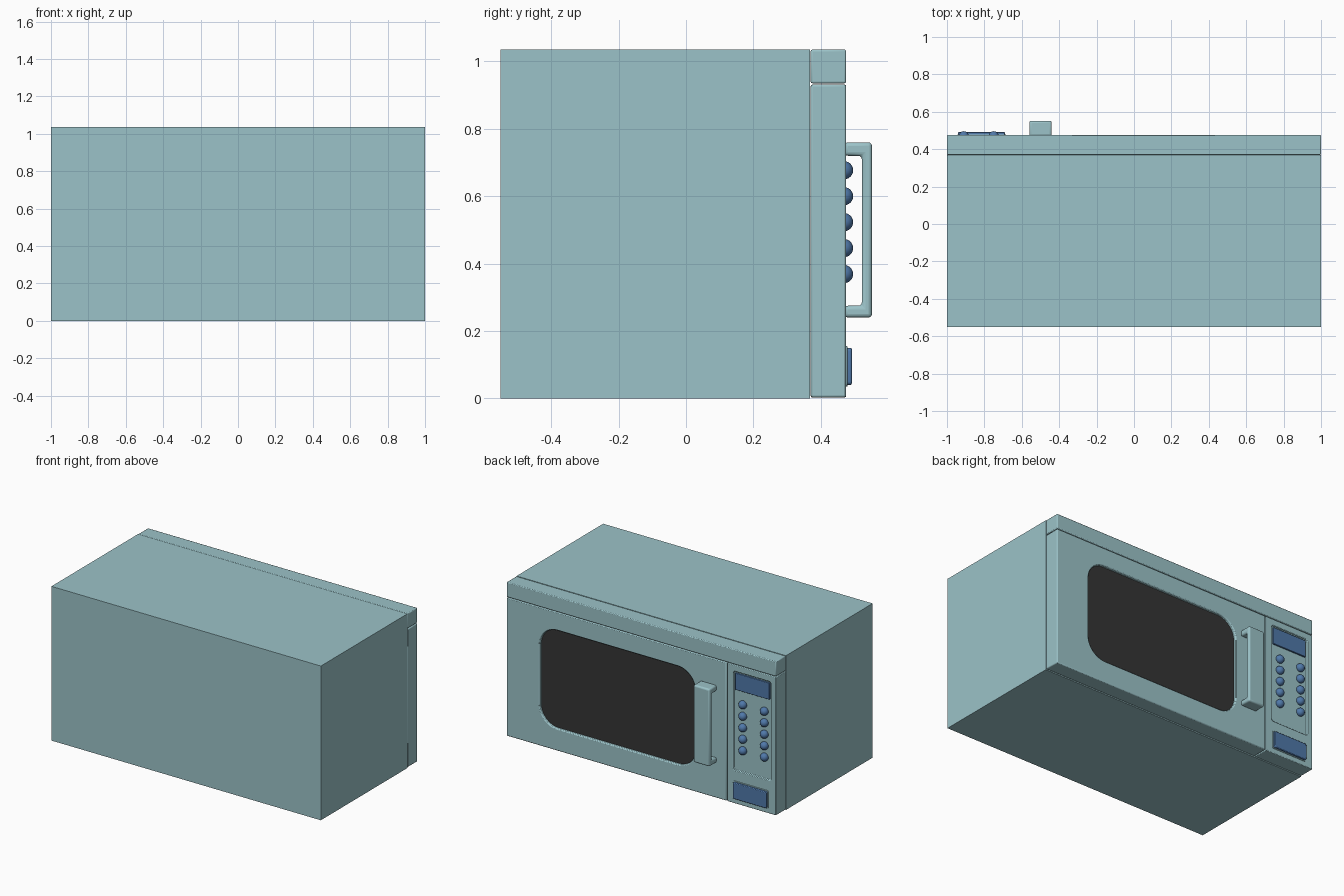
import bpy, bmesh, math

if "Cube" in bpy.data.objects:
    bpy.data.objects.remove(bpy.data.objects["Cube"])


def material(name, rgb):
    m = bpy.data.materials.new(name)
    m.diffuse_color = (*rgb, 1)
    m.use_nodes = True
    m.node_tree.nodes["Principled BSDF"].inputs["Base Color"].default_value = m.diffuse_color
    return m


CASE = material("case_teal", (0.33, 0.545, 0.58))
BLUE = material("control_blue", (0.08, 0.19, 0.40))
DARK = material("dark_glass", (0.035, 0.035, 0.035))


def rect(x0, x1, z0, z1, r=0.0, n=10):
    """Outline of a rectangle, with rounded corners if r > 0."""
    if r == 0:
        return [(x0, z0), (x1, z0), (x1, z1), (x0, z1)]
    pts = []
    corners = [(x0 + r, z0 + r, 180), (x1 - r, z0 + r, 270),
               (x1 - r, z1 - r, 0), (x0 + r, z1 - r, 90)]
    for cx, cz, start in corners:
        for i in range(n + 1):
            a = math.radians(start + 90 * i / n)
            pts.append((cx + r * math.cos(a), cz + r * math.sin(a)))
    return pts


def prism(name, pts, lo, hi, mat, axis="y"):
    """Extrude an (x, z) outline along y, or a (y, z) outline along x."""
    place = (lambda u, v, d: (u, d, v)) if axis == "y" else (lambda u, v, d: (d, u, v))
    bm = bmesh.new()
    a = [bm.verts.new(place(u, v, lo)) for u, v in pts]
    b = [bm.verts.new(place(u, v, hi)) for u, v in pts]
    bm.faces.new(a)
    bm.faces.new(b[::-1])
    for i in range(len(pts)):
        j = (i + 1) % len(pts)
        bm.faces.new((a[i], a[j], b[j], b[i]))
    bmesh.ops.recalc_face_normals(bm, faces=bm.faces)
    me = bpy.data.meshes.new(name)
    bm.to_mesh(me)
    bm.free()
    me.materials.append(mat)
    ob = bpy.data.objects.new(name, me)
    bpy.context.collection.objects.link(ob)
    return ob


def activate(ob):
    bpy.ops.object.select_all(action="DESELECT")
    ob.select_set(True)
    bpy.context.view_layer.objects.active = ob


def carve(ob, cutter):
    mod = ob.modifiers.new("carve", "BOOLEAN")
    mod.operation, mod.solver, mod.object = "DIFFERENCE", "EXACT", cutter
    activate(ob)
    bpy.ops.object.modifier_apply(modifier=mod.name)
    bpy.data.objects.remove(cutter)


def soften(ob, width, segments=2):
    mod = ob.modifiers.new("bevel", "BEVEL")
    mod.width, mod.segments = width, segments
    mod.limit_method, mod.angle_limit = "ANGLE", math.radians(40)
    activate(ob)
    bpy.ops.object.shade_smooth_by_angle(angle=math.radians(35))


FRONT = 0.475   # y of the door face

# Main case and the trim strip along the top of the front
prism("case", rect(-1, 1, 0, 1.035), -0.55, 0.368, CASE)
soften(prism("top_trim", rect(-1, 1, 0.935, 1.035), 0.37, FRONT, CASE), 0.005)

# Door with recessed window
door = prism("door", rect(-0.632, 1, 0.003, 0.931), 0.37, FRONT, CASE)
window = rect(-0.40, 0.755, 0.15, 0.81, 0.13)
carve(door, prism("window_cutter", window, 0.455, 0.6, CASE))
soften(door, 0.006)
prism("window_glass", window, 0.45, 0.458, DARK)

# Control panel with shallow recess
panel = prism("control_panel", rect(-1, -0.638, 0.003, 0.931), 0.37, FRONT, CASE)
recess = rect(-0.962, -0.682, 0.225, 0.888, 0.015, 4)
carve(panel, prism("recess_cutter", recess, 0.463, 0.6, CASE))
soften(panel, 0.004)

# Display and door release button
soften(prism("display", rect(-0.95, -0.695, 0.765, 0.878), 0.46, 0.473, BLUE), 0.003)
soften(prism("release_surround", rect(-0.945, -0.685, 0.035, 0.155, 0.01, 4),
             0.47, 0.479, CASE), 0.002)
soften(prism("release_button", rect(-0.94, -0.69, 0.04, 0.15, 0.01, 4),
             0.47, 0.492, BLUE), 0.004)

# Two columns of round push buttons
for col, x in enumerate((-0.75, -0.91)):
    for row in range(5):
        bpy.ops.mesh.primitive_uv_sphere_add(
            segments=24, ring_count=12, radius=0.027,
            location=(x, 0.469, 0.677 - 0.077 * row))
        ob = bpy.context.object
        ob.name = f"push_button_{col + 1}_{row + 1}"
        ob.data.materials.append(BLUE)
        bpy.ops.object.shade_smooth()

# Door handle: bracket profile in the side plane
bracket = [(0.47, 0.24), (0.552, 0.24), (0.552, 0.76), (0.47, 0.76),
           (0.47, 0.72), (0.522, 0.72), (0.522, 0.275), (0.47, 0.275)]
soften(prism("door_handle", bracket, -0.56, -0.44, CASE, axis="x"), 0.011, 3)
